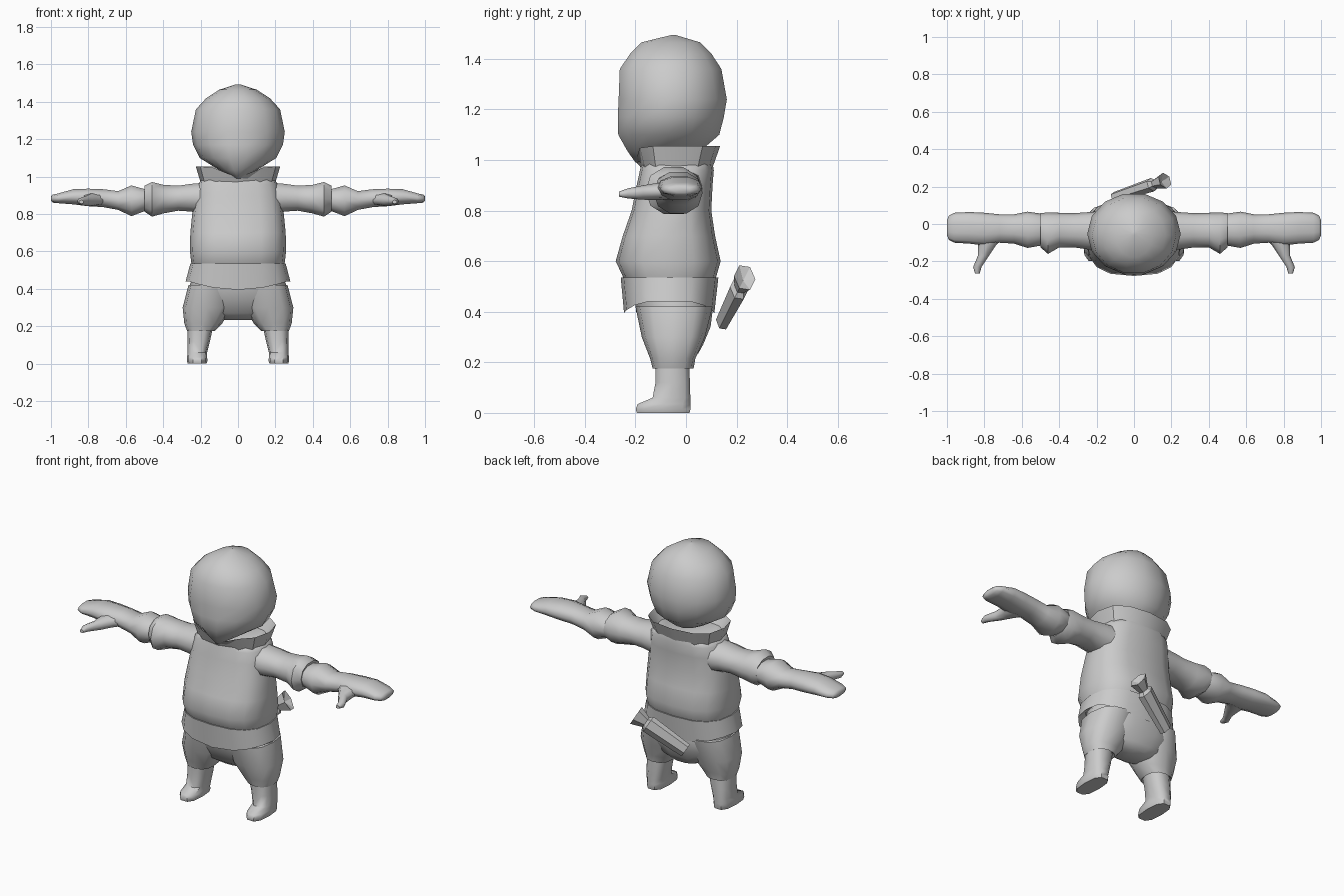
import bpy, bmesh, math
from mathutils import Vector

grey = bpy.data.materials.new("plain grey")
grey.diffuse_color = (0.6, 0.6, 0.6, 1)


def finish(name, bm, angle=50):
    bmesh.ops.recalc_face_normals(bm, faces=bm.faces)
    me = bpy.data.meshes.new(name)
    bm.to_mesh(me)
    bm.free()
    me.materials.append(grey)
    ob = bpy.data.objects.new(name, me)
    bpy.context.collection.objects.link(ob)
    bpy.ops.object.select_all(action='DESELECT')
    ob.select_set(True)
    bpy.context.view_layer.objects.active = ob
    if angle:
        bpy.ops.object.shade_smooth_by_angle(angle=math.radians(angle))
    return ob


def loft(name, axis, rings, n=12, p=2.0, caps=(True, True), bend=None,
         mirror=False, angle=50):
    """Rings are (position, a0, a1, b0, b1): bounds of each rounded section."""
    for side in ((1, -1) if mirror else (1,)):
        bm = bmesh.new()
        loops = []
        for t, a0, a1, b0, b1 in rings:
            loop = []
            for i in range(n):
                w = 2 * math.pi * i / n
                c, s = math.cos(w), math.sin(w)
                a = (a0 + a1) / 2 + (a1 - a0) / 2 * math.copysign(abs(c) ** (2 / p), c)
                b = (b0 + b1) / 2 + (b1 - b0) / 2 * math.copysign(abs(s) ** (2 / p), s)
                co = {'x': (t, a, b), 'y': (a, t, b), 'z': (a, b, t)}[axis]
                v = Vector(co)
                if bend:
                    v = bend(v)
                v.x *= side
                loop.append(bm.verts.new(v))
            loops.append(loop)
        for lo, hi in zip(loops, loops[1:]):
            for i in range(n):
                j = (i + 1) % n
                bm.faces.new((lo[i], lo[j], hi[j], hi[i]))
        if caps[0]:
            bm.faces.new(loops[0])
        if caps[1]:
            bm.faces.new(loops[-1])
        full = name if not mirror else ("left_" if side > 0 else "right_") + name
        finish(full, bm, angle)


# Head: rounded skull, flat face and pointed chin
loft("head", 'z', [
    (0.99, -0.015, 0.015, -0.20, -0.16), (1.035, -0.10, 0.10, -0.235, 0.06),
    (1.10, -0.205, 0.205, -0.273, 0.137), (1.17, -0.24, 0.24, -0.275, 0.155),
    (1.24, -0.25, 0.25, -0.272, 0.167), (1.36, -0.225, 0.225, -0.267, 0.145),
    (1.42, -0.17, 0.17, -0.225, 0.105), (1.465, -0.10, 0.10, -0.18, 0.06),
    (1.494, -0.01, 0.01, -0.06, -0.04)], n=14, angle=80)

# Tunic body, full at the belly
loft("tunic", 'z', [
    (0.50, -0.235, 0.235, -0.235, 0.105), (0.54, -0.25, 0.25, -0.25, 0.12),
    (0.60, -0.257, 0.257, -0.278, 0.137), (0.70, -0.255, 0.255, -0.25, 0.115),
    (0.80, -0.245, 0.245, -0.215, 0.10), (0.90, -0.23, 0.23, -0.195, 0.105),
    (0.96, -0.215, 0.215, -0.182, 0.11), (0.99, -0.19, 0.19, -0.175, 0.105)],
    n=16, p=2.7, angle=60)


# Flared collar with a notch under the chin
def notch(v):
    if v.z > 1.03 and v.y < -0.1 and abs(v.x) < 0.15:
        v.z -= 0.06 * (1 - abs(v.x) / 0.15)
    return v


loft("collar", 'z', [
    (0.97, -0.20, 0.20, -0.178, 0.105), (1.055, -0.226, 0.226, -0.20, 0.135),
    (0.985, -0.185, 0.185, -0.165, 0.095)], n=12, p=2.6, caps=(False, True),
    bend=notch, angle=35)


# Hanging hem band, raised at the hips
def raise_sides(v):
    if v.z < 0.44:
        v.z += 0.045 * min(1, abs(v.x) / 0.26) ** 2
    return v


loft("hem", 'z', [
    (0.53, -0.235, 0.235, -0.235, 0.105), (0.535, -0.255, 0.255, -0.258, 0.128),
    (0.395, -0.28, 0.28, -0.245, 0.112), (0.47, -0.24, 0.24, -0.215, 0.095)],
    n=16, p=2.6, caps=(False, False), bend=raise_sides, angle=35)

# Trousers: hips and two short legs
loft("hips", 'z', [
    (0.235, -0.09, 0.09, -0.09, 0.05), (0.27, -0.19, 0.19, -0.14, 0.07),
    (0.34, -0.255, 0.255, -0.175, 0.10), (0.40, -0.265, 0.265, -0.20, 0.108),
    (0.50, -0.23, 0.23, -0.21, 0.10)], n=14, p=2.4, angle=70)
loft("trouser_leg", 'z', [
    (0.19, 0.14, 0.25, -0.12, 0.015), (0.175, 0.125, 0.272, -0.132, 0.03),
    (0.215, 0.085, 0.287, -0.142, 0.037), (0.30, 0.03, 0.296, -0.175, 0.075),
    (0.42, 0.02, 0.265, -0.20, 0.105)], n=12, p=2.5, mirror=True)

# Shins and feet with toes pointing forward
loft("foot", 'z', [
    (0.0, 0.168, 0.268, -0.198, 0.018), (0.015, 0.163, 0.273, -0.203, 0.022),
    (0.035, 0.165, 0.272, -0.195, 0.022), (0.06, 0.165, 0.27, -0.135, 0.02),
    (0.12, 0.15, 0.27, -0.123, 0.018), (0.21, 0.13, 0.268, -0.125, 0.015)],
    n=10, p=2.7, mirror=True)

# Sleeves ending in wide cuffs
loft("sleeve", 'x', [
    (0.15, -0.14, 0.07, 0.79, 0.975), (0.25, -0.135, 0.063, 0.81, 0.965),
    (0.32, -0.125, 0.058, 0.815, 0.955), (0.40, -0.125, 0.06, 0.80, 0.96),
    (0.46, -0.16, 0.062, 0.782, 0.976), (0.50, -0.125, 0.058, 0.81, 0.955),
    (0.49, -0.10, 0.045, 0.83, 0.93)], n=10, p=2.2, mirror=True)

# Gloves: cuff, wrist and mitten palm
loft("glove", 'x', [
    (0.47, -0.10, 0.045, 0.83, 0.93), (0.495, -0.115, 0.055, 0.815, 0.935),
    (0.57, -0.128, 0.066, 0.785, 0.957), (0.64, -0.105, 0.052, 0.82, 0.925),
    (0.72, -0.10, 0.052, 0.835, 0.935), (0.80, -0.115, 0.06, 0.84, 0.938),
    (0.88, -0.105, 0.064, 0.85, 0.935), (0.96, -0.10, 0.06, 0.857, 0.912),
    (0.99, -0.085, 0.045, 0.86, 0.905), (1.0, -0.06, 0.02, 0.87, 0.895)],
    n=10, p=2.2, mirror=True, angle=70)
loft("thumb", 'y', [
    (-0.05, 0.67, 0.85, 0.845, 0.915), (-0.11, 0.735, 0.835, 0.842, 0.91),
    (-0.17, 0.775, 0.835, 0.843, 0.90), (-0.23, 0.815, 0.86, 0.848, 0.888),
    (-0.265, 0.825, 0.85, 0.855, 0.875)], n=8, mirror=True, angle=70)

# Slanted pouch tube behind the waist, with a faceted flared mouth
bm = bmesh.new()
start, end = Vector((-0.10, 0.145, 0.365)), Vector((0.165, 0.232, 0.535))
along = (end - start).normalized()
wide = along.cross(Vector((0, 1, 0))).normalized()
if wide.z < 0:
    wide.negate()
thick = along.cross(wide).normalized()
loops = []
for f, w, t in ((0, 0.045, 0.025), (0.75, 0.055, 0.034), (0.8, 0.035, 0.022),
                (1.0, 0.062, 0.04)):
    c = start.lerp(end, f)
    loops.append([bm.verts.new(c + wide * w * math.cos(math.pi * i / 3 + math.pi / 6)
                               + thick * t * 1.1 * math.sin(math.pi * i / 3 + math.pi / 6))
                  for i in range(6)])
for lo, hi in zip(loops, loops[1:]):
    for i in range(6):
        bm.faces.new((lo[i], lo[i - 1], hi[i - 1], hi[i]))
bm.faces.new(loops[0])
tip = bm.verts.new(start.lerp(end, 0.93))
for i in range(6):
    bm.faces.new((loops[-1][i], loops[-1][i - 1], tip))
finish("back_pouch", bm, angle=0)
